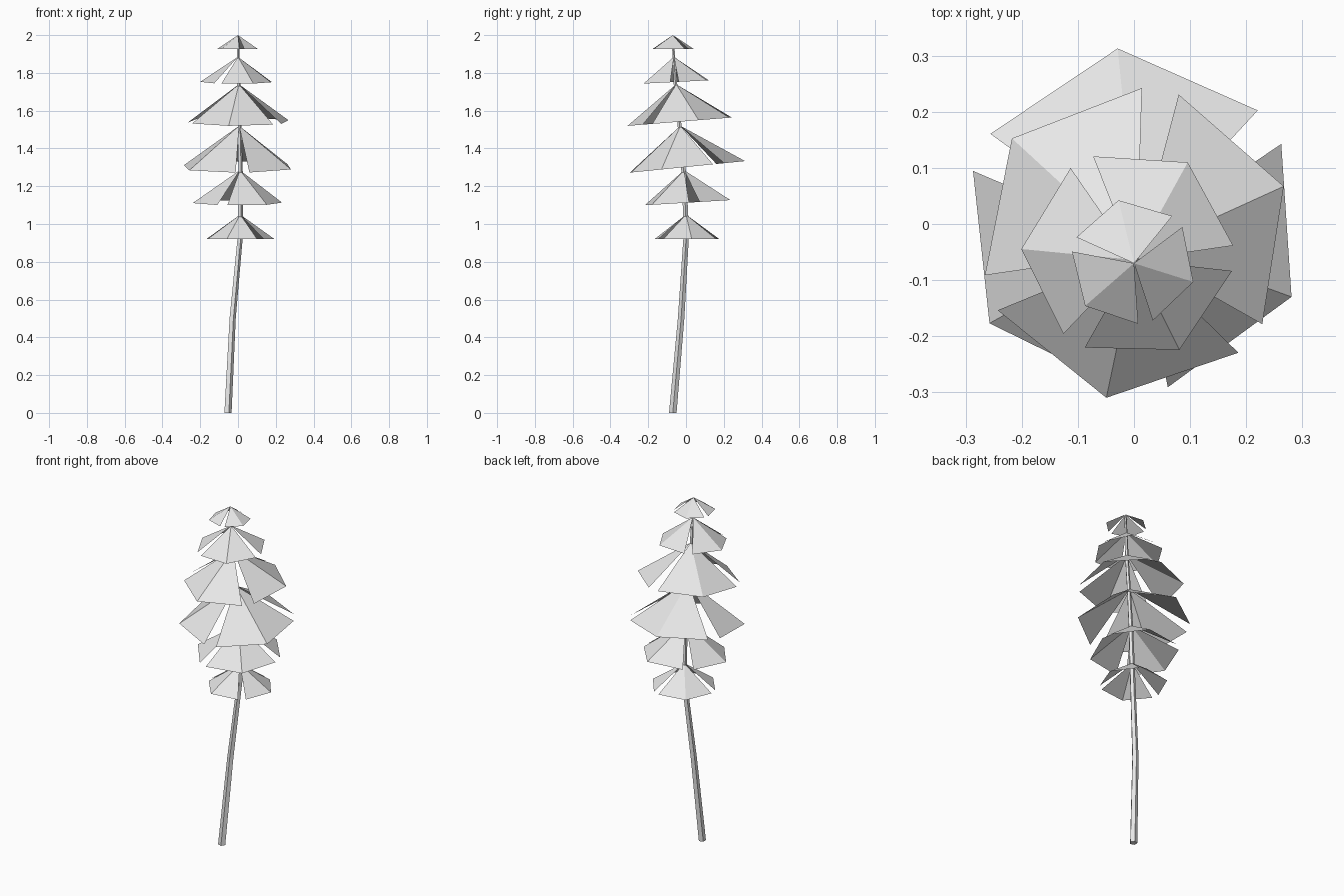
import bpy
import bmesh
from math import cos, sin, radians, tau
from mathutils import Vector

cube = bpy.data.objects.get("Cube")
if cube:
    bpy.data.objects.remove(cube, do_unlink=True)

# One plain material for the whole tree
grey = bpy.data.materials.new("light_grey")
grey.use_nodes = True
colour = (0.8, 0.8, 0.8, 1.0)
grey.diffuse_color = colour
grey.node_tree.nodes["Principled BSDF"].inputs["Base Color"].default_value = colour


def finish(bm, name):
    mesh = bpy.data.meshes.new(name)
    bm.to_mesh(mesh)
    bm.free()
    mesh.materials.append(grey)
    obj = bpy.data.objects.new(name, mesh)
    bpy.context.collection.objects.link(obj)
    return obj


def make_trunk(path, sides=5):
    """Loft a tapering, bending tube through (x, y, z, radius) stations."""
    bm = bmesh.new()
    rings = []
    for x, y, z, r in path:
        rings.append([bm.verts.new((x + r * cos(tau * i / sides),
                                    y + r * sin(tau * i / sides), z))
                      for i in range(sides)])
    for low, high in zip(rings, rings[1:]):
        for i in range(sides):
            j = (i + 1) % sides
            bm.faces.new((low[i], low[j], high[j], high[i]))
    bm.faces.new(rings[0][::-1])
    bm.faces.new(rings[-1])
    return finish(bm, "trunk")


def make_tier(name, apex, centre, radius, turn, tilt, spread=53, side=0.96):
    """Three creased leaves hanging from one apex, with slits between them."""
    bm = bmesh.new()
    centre = Vector(centre)
    for k in range(3):
        top = bm.verts.new(apex)
        rim = []
        for offset, scale in ((-spread, side), (0, 1), (spread, side)):
            a = radians(turn + 120 * k + offset)
            dx, dy = radius * scale * cos(a), radius * scale * sin(a)
            rim.append(bm.verts.new(centre + Vector((dx, dy, dy * tilt))))
        bm.faces.new((top, rim[0], rim[1]))
        bm.faces.new((top, rim[1], rim[2]))
    return finish(bm, name)


# Bent trunk
make_trunk([
    (-0.055, -0.07, 0.0, 0.021),
    (-0.03, -0.026, 0.5, 0.018),
    (0.012, 0.002, 0.95, 0.015),
    (0.013, -0.01, 1.25, 0.013),
    (0.008, -0.032, 1.5, 0.011),
    (0.004, -0.055, 1.73, 0.01),
    (0.0, -0.07, 1.98, 0.006),
])

# Foliage tiers: apex, rim centre, rim radius, turn in degrees, slope along y
tiers = [
    ((0.012, 0.0, 1.05), (0.01, 0.005, 0.92), 0.185, 8, 0.0),
    ((0.01, -0.01, 1.285), (0.0, 0.008, 1.113), 0.243, 69, 0.06),
    ((0.006, -0.03, 1.52), (-0.002, 0.002, 1.302), 0.312, 95, 0.1),
    ((0.005, -0.052, 1.74), (0.0, -0.03, 1.542), 0.284, 20, 0.08),
    ((0.0, -0.064, 1.885), (-0.008, -0.053, 1.752), 0.193, 57.5, 0.05),
    ((0.0, -0.07, 2.0), (-0.003, -0.069, 1.926), 0.114, 102.5, 0.0),
]
for number, tier in enumerate(tiers, 1):
    make_tier(f"foliage_tier_{number}", *tier)
